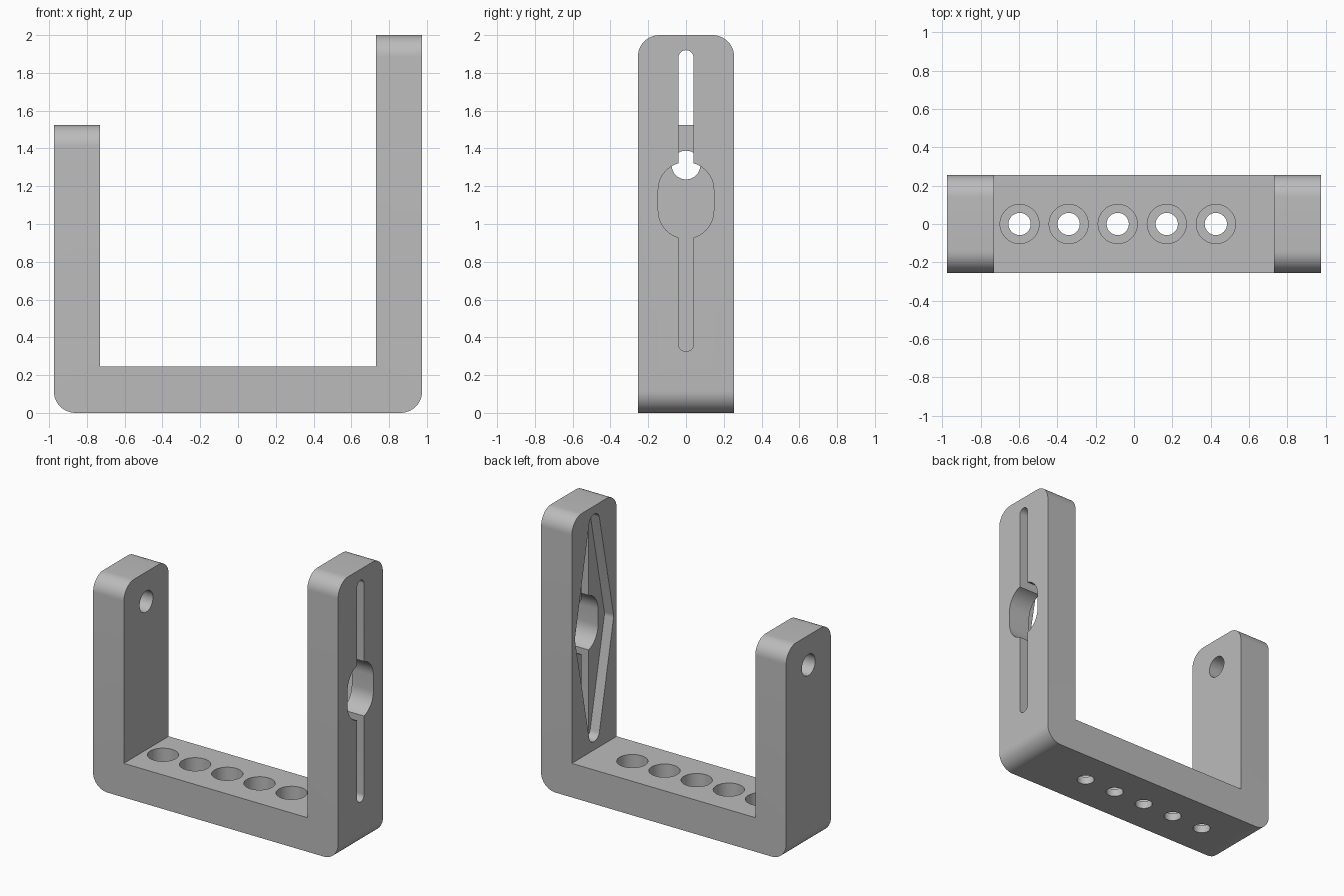
import bpy, bmesh, math
from mathutils import Vector
from mathutils.geometry import convex_hull_2d

if "Cube" in bpy.data.objects:
    bpy.data.objects.remove(bpy.data.objects["Cube"])

grey = bpy.data.materials.new("grey")
grey.diffuse_color = (0.5, 0.5, 0.5, 1)
grey.use_nodes = True
grey.node_tree.nodes["Principled BSDF"].inputs["Base Color"].default_value = grey.diffuse_color

W, D = 0.975, 0.255          # half width, half depth
T, R = 0.245, 0.115          # wall thickness, corner radius
LOW, HIGH = 1.525, 2.0       # arm heights


def prism(name, points, place, a, b):
    """Extrude a 2D outline from a to b; place(u, v, w) gives the 3D position."""
    bm = bmesh.new()
    face = bm.faces.new([bm.verts.new(place(u, v, a)) for u, v in points])
    ext = bmesh.ops.extrude_face_region(bm, geom=[face])["geom"]
    move = Vector(place(0, 0, b)) - Vector(place(0, 0, a))
    bmesh.ops.translate(bm, vec=move, verts=[g for g in ext if isinstance(g, bmesh.types.BMVert)])
    bmesh.ops.recalc_face_normals(bm, faces=bm.faces[:])
    me = bpy.data.meshes.new(name)
    bm.to_mesh(me)
    bm.free()
    ob = bpy.data.objects.new(name, me)
    bpy.context.collection.objects.link(ob)
    return ob


def hull(circles, n=48):
    """Outline wrapped around circles given as (u, v, radius)."""
    pts = [(u + r * math.cos(2 * math.pi * i / n), v + r * math.sin(2 * math.pi * i / n))
           for u, v, r in circles for i in range(n)]
    return [pts[i] for i in convex_hull_2d(pts)]


def along_x(u, v, w): return (w, u, v)
def along_y(u, v, w): return (u, w, v)
def along_z(u, v, w): return (u, v, w)


# U-shaped body
outline = [(-W, 0), (W, 0), (W, HIGH), (W - T, HIGH), (W - T, T),
           (-W + T, T), (-W + T, LOW), (-W, LOW)]
body = prism("bracket", outline, along_y, -D, D)

# Rounded arm tops and rounded outer bottom corners
bm = bmesh.new()
bm.from_mesh(body.data)
edges = []
for e in bm.edges:
    p, q = e.verts[0].co, e.verts[1].co
    top = min(p.z, q.z) > 1 and abs(p.x - q.x) > 0.1
    bottom = max(p.z, q.z) < 0.01 and abs(p.y - q.y) > 0.1
    if top or bottom:
        edges.append(e)
bmesh.ops.bevel(bm, geom=edges, offset=R, offset_type='OFFSET', segments=12,
                profile=0.5, affect='EDGES')
bm.to_mesh(body.data)
bm.free()

# Cutters: long slot, keyhole opening and diamond pocket in the tall arm
cutters = [
    prism("slot_cutter", hull([(0, 0.365, 0.04), (0, 1.88, 0.04)]), along_x, 0.5, 1.2),
    prism("opening_cutter", hull([(0, 1.07, 0.147), (0, 1.18, 0.147)]), along_x, 0.5, 1.2),
    prism("pocket_cutter", hull([(0, 0.365, 0.06), (0, 1.88, 0.06),
                                 (-0.16, 1.122, 0.06), (0.16, 1.122, 0.06)]),
          along_x, 0.5, W - T + 0.073),
    # Pivot hole in the short arm
    prism("pivot_cutter", hull([(0, 1.312, 0.076)]), along_x, -1.2, -0.5),
]
# Row of counterbored holes in the base
for i in range(5):
    x = -0.597 + 0.256 * i
    cutters.append(prism("hole_cutter", hull([(x, 0, 0.058)]), along_z, -0.1, 0.4))
    cutters.append(prism("counterbore_cutter", hull([(x, 0, 0.102)]), along_z, 0.055, 0.4))

for c in cutters:
    c.hide_render = True
    m = body.modifiers.new(c.name, 'BOOLEAN')
    m.operation, m.solver, m.object = 'DIFFERENCE', 'EXACT', c

# Bake the cuts and remove the cutters
bpy.context.view_layer.update()
baked = bpy.data.meshes.new_from_object(body.evaluated_get(bpy.context.evaluated_depsgraph_get()))
body.modifiers.clear()
body.data = baked
for c in cutters:
    bpy.data.objects.remove(c)

body.data.materials.clear()
body.data.materials.append(grey)
bpy.ops.object.select_all(action='DESELECT')
body.select_set(True)
bpy.context.view_layer.objects.active = body
bpy.ops.object.shade_smooth_by_angle(angle=math.radians(30))
